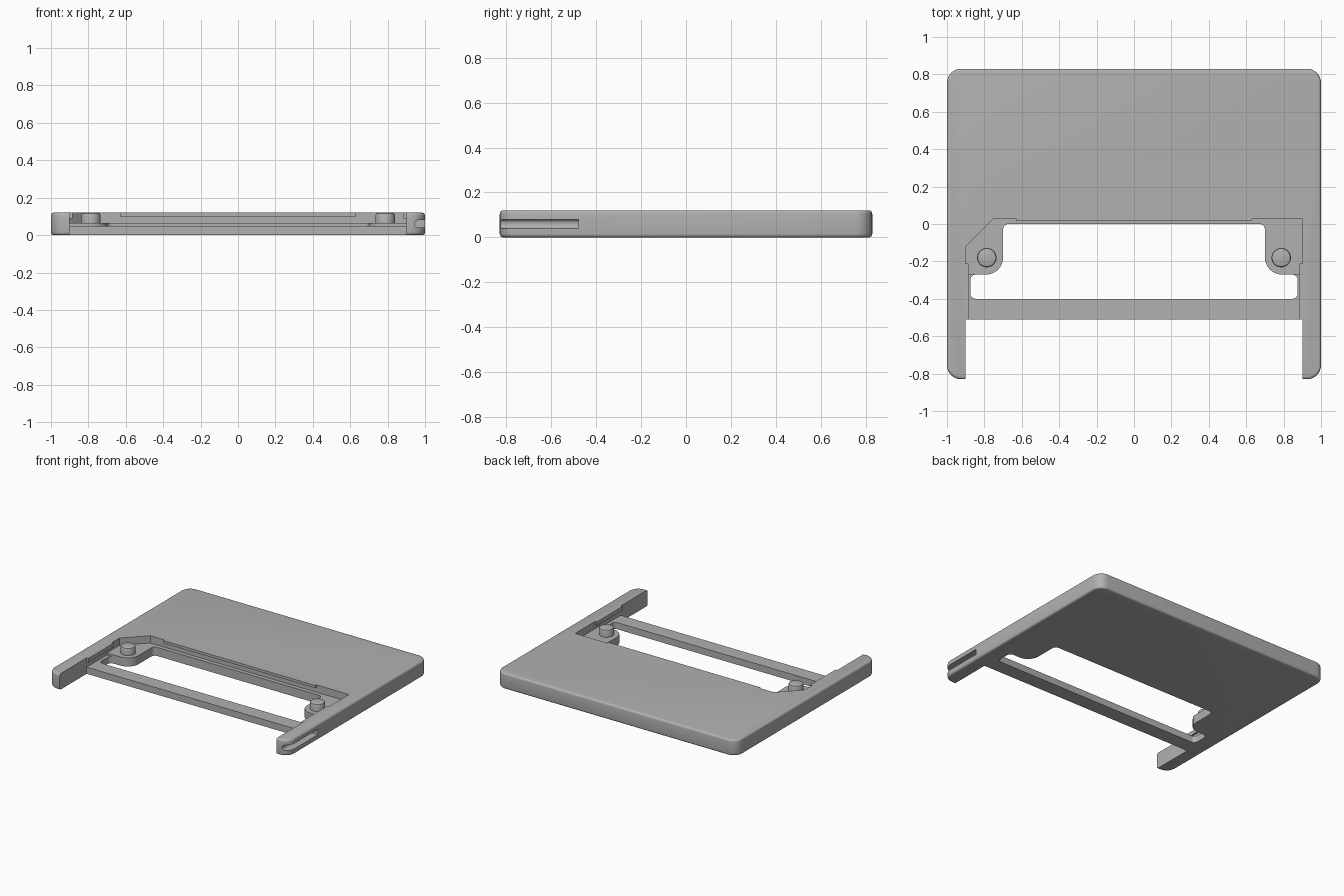
import bpy, bmesh, math
from mathutils import Vector

cube = bpy.data.objects.get("Cube")
if cube:
    bpy.data.objects.remove(cube, do_unlink=True)

grey = bpy.data.materials.new("plain_grey")
grey.use_nodes = True
colour = (0.44, 0.44, 0.44, 1)
grey.diffuse_color = colour
grey.node_tree.nodes["Principled BSDF"].inputs["Base Color"].default_value = colour

TOP = 0.12


def rounded(corners, steps=8):
    """Outline through (x, y, radius) right-angle corners, each filleted."""
    out = []
    for i, (x, y, r) in enumerate(corners):
        p = Vector((x, y))
        if r == 0:
            out.append(p)
            continue
        a = (Vector(corners[i - 1][:2]) - p).normalized() * r
        b = (Vector(corners[(i + 1) % len(corners)][:2]) - p).normalized() * r
        for k in range(steps + 1):
            t = math.pi / 2 * k / steps
            out.append(p + a * (1 - math.sin(t)) + b * (1 - math.cos(t)))
    return out


def rectangle(x0, x1, y0, y1, r=0):
    return rounded([(x0, y0, r), (x1, y0, r), (x1, y1, r), (x0, y1, r)])


def loft(name, rings):
    """Solid through (outline, height) rings with equal point counts."""
    bm = bmesh.new()
    loops = [[bm.verts.new((p[0], p[1], z)) for p in line] for line, z in rings]
    n = len(loops[0])
    bm.faces.new(loops[0])
    bm.faces.new(loops[-1])
    for lo, hi in zip(loops, loops[1:]):
        for i in range(n):
            j = (i + 1) % n
            bm.faces.new((lo[i], lo[j], hi[j], hi[i]))
    bmesh.ops.recalc_face_normals(bm, faces=bm.faces)
    mesh = bpy.data.meshes.new(name)
    bm.to_mesh(mesh)
    bm.free()
    mesh.materials.append(grey)
    obj = bpy.data.objects.new(name, mesh)
    bpy.context.collection.objects.link(obj)
    return obj


def prism(name, line, z0, z1):
    return loft(name, [(line, z0), (line, z1)])


def select(obj):
    bpy.ops.object.select_all(action="DESELECT")
    obj.select_set(True)
    bpy.context.view_layer.objects.active = obj


def cut(target, cutter):
    mod = target.modifiers.new("cut", "BOOLEAN")
    mod.operation = "DIFFERENCE"
    mod.solver = "EXACT"
    mod.object = cutter
    select(target)
    bpy.ops.object.modifier_apply(modifier=mod.name)
    bpy.data.objects.remove(cutter, do_unlink=True)


def smooth(obj):
    select(obj)
    bpy.ops.object.shade_smooth_by_angle(angle=math.radians(30))


# Plate with rounded corners and softened top and bottom rims
SOFT = 0.015
profile = []
for k in range(5):
    t = math.pi / 2 * k / 4
    profile.append((SOFT * (1 - math.sin(t)), SOFT * (1 - math.cos(t))))
profile += [(d, TOP - z) for d, z in reversed(profile)]
plate = loft("plate", [
    (rectangle(-1 + d, 1 - d, -0.83 + d, 0.83 - d, 0.075 - d), z) for d, z in profile])

# Open front between the two arms
cut(plate, prism("front_cutter", rectangle(-0.9, 0.9, -1, -0.51), -0.1, 0.3))

# Recess with one clipped corner, and the lower floor of the cross bar
recess = [(-0.9, -0.6), (0.9, -0.6), (0.9, 0.03), (-0.75, 0.03), (-0.9, -0.12)]
cut(plate, prism("recess_cutter", recess, 0.065, 0.3))
cut(plate, prism("bar_cutter", rectangle(-0.9, 0.9, -0.6, -0.27), 0.05, 0.3))

# Through opening, leaving a rounded pad on each side
half = [(0.70, 0, 0.03), (0.70, -0.27, 0.09), (0.875, -0.27, 0.03), (0.875, -0.4, 0.03)]
opening = half + [(-x, y, r) for x, y, r in reversed(half)]
cut(plate, prism("opening_cutter", rounded(opening), -0.1, 0.3))

# Slot along the outside of the left arm, with a rounded inner edge
slot = prism("slot_cutter", rectangle(-0.055, 0.1, -0.02, 0.02, 0.018), 0, 0.52)
slot.rotation_euler = (math.pi / 2, 0, 0)
slot.location = (1, -0.48, 0.06)
bpy.context.view_layer.update()
cut(plate, slot)
smooth(plate)

# Thin lips along the recess walls
prism("back_lip", rectangle(-0.63, 0.63, 0.018, 0.03), 0.1, TOP)
for side, name in ((1, "left_lip"), (-1, "right_lip")):
    x0, x1 = sorted((side * 0.886, side * 0.9))
    prism(name, rectangle(x0, x1, -0.51, -0.21), 0.09, TOP)

# Round studs on the pads
for x, name in ((0.787, "left_stud"), (-0.787, "right_stud")):
    rings = []
    for r, z in ((0.052, 0.06), (0.052, TOP - 0.012), (0.0485, TOP - 0.0035), (0.04, TOP)):
        rings.append(([(x + r * math.cos(a * math.pi / 16),
                        -0.18 + r * math.sin(a * math.pi / 16)) for a in range(32)], z))
    smooth(loft(name, rings))
